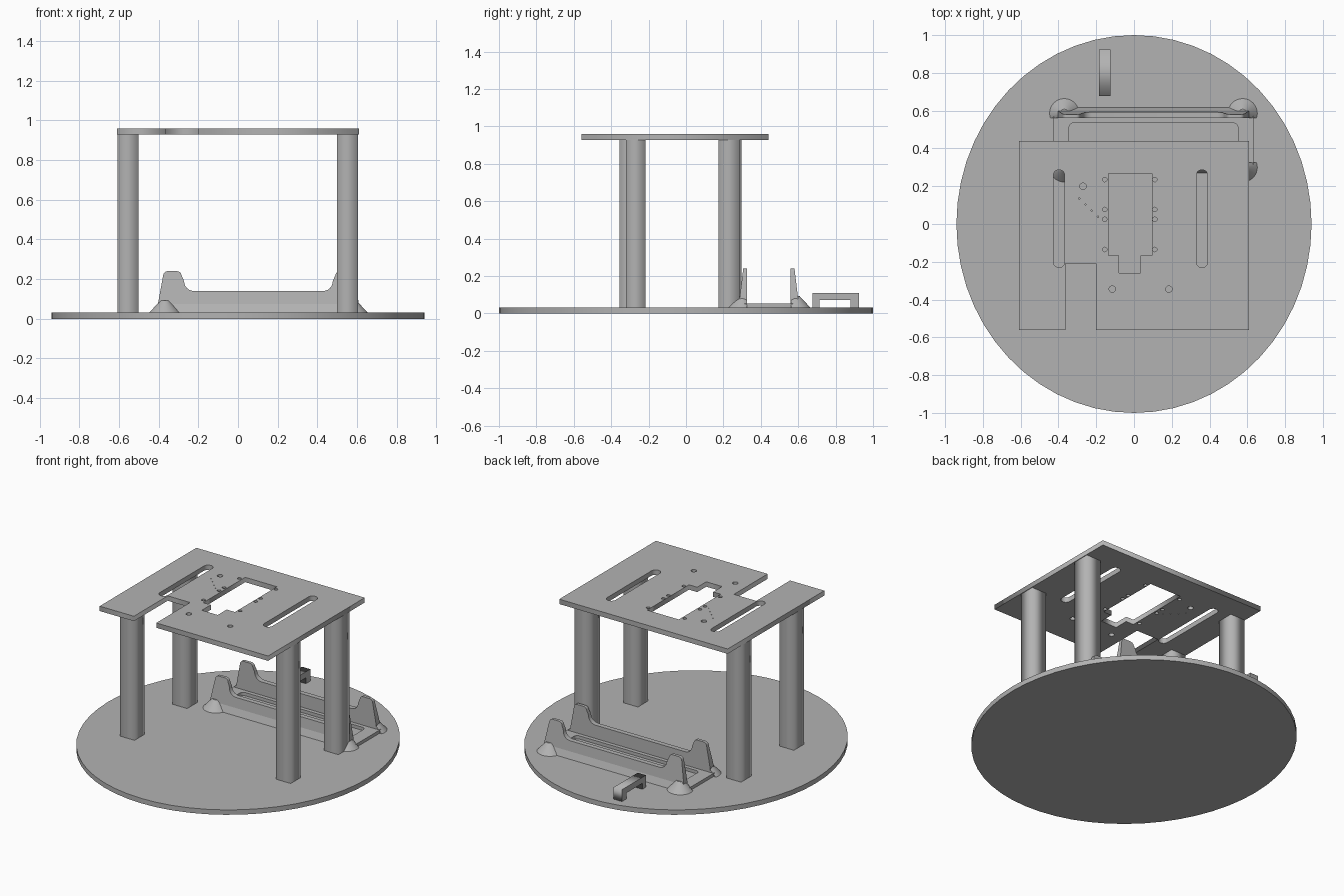
import bpy
import bmesh
from math import sin, cos, pi

if "Cube" in bpy.data.objects:
    bpy.data.objects.remove(bpy.data.objects["Cube"], do_unlink=True)

grey = bpy.data.materials.new("plain grey")
grey.use_nodes = True
tone = (0.45, 0.45, 0.45, 1)
grey.diffuse_color = tone
grey.node_tree.nodes["Principled BSDF"].inputs["Base Color"].default_value = tone


def add_mesh(name, mesh, smooth=False):
    obj = bpy.data.objects.new(name, mesh)
    mesh.materials.clear()
    mesh.materials.append(grey)
    bpy.context.collection.objects.link(obj)
    if smooth:
        bpy.ops.object.select_all(action='DESELECT')
        obj.select_set(True)
        bpy.context.view_layer.objects.active = obj
        bpy.ops.object.shade_smooth_by_angle()
    return obj


def rect(x0, x1, y0, y1):
    return [(x0, y0), (x1, y0), (x1, y1), (x0, y1)]


def arc(cx, cy, r, a0, a1, n=6):
    steps = [a0 + (a1 - a0) * i / n for i in range(n + 1)]
    return [(cx + r * cos(a * pi / 180), cy + r * sin(a * pi / 180)) for a in steps]


def ellipse(cx, cy, rx, ry, n):
    return [(cx + rx * cos(2 * pi * i / n), cy + ry * sin(2 * pi * i / n)) for i in range(n)]


def rounded(x0, x1, y0, y1, r):
    return (arc(x1 - r, y1 - r, r, 0, 90) + arc(x0 + r, y1 - r, r, 90, 180)
            + arc(x0 + r, y0 + r, r, 180, 270) + arc(x1 - r, y0 + r, r, 270, 360))


def slab(name, loops, z0, z1, smooth=False, remap=None):
    """Extrude an outline (first loop) with holes (other loops) from z0 to z1."""
    curve = bpy.data.curves.new(name, 'CURVE')
    curve.dimensions = '2D'
    curve.fill_mode = 'BOTH'
    curve.extrude = (z1 - z0) / 2
    for loop in loops:
        spline = curve.splines.new('POLY')
        spline.points.add(len(loop) - 1)
        for point, (x, y) in zip(spline.points, loop):
            point.co = (x, y, 0, 1)
        spline.use_cyclic_u = True
    temp = bpy.data.objects.new("temp", curve)
    bpy.context.collection.objects.link(temp)
    graph = bpy.context.evaluated_depsgraph_get()
    mesh = bpy.data.meshes.new_from_object(temp.evaluated_get(graph))
    bpy.data.objects.remove(temp, do_unlink=True)
    bm = bmesh.new()
    bm.from_mesh(mesh)
    bmesh.ops.remove_doubles(bm, verts=bm.verts, dist=0.0002)
    for v in bm.verts:
        v.co.z += (z0 + z1) / 2
        if remap:
            v.co = remap(v.co)
    bmesh.ops.recalc_face_normals(bm, faces=bm.faces)
    bm.to_mesh(mesh)
    bm.free()
    mesh.name = name
    return add_mesh(name, mesh, smooth)


# Round base
BASE = 0.032
slab("base_disc", [ellipse(0, 0, 0.94, 1.0, 56)], 0, BASE)

# Top plate with notch, window, slots and screw holes
outline = [(-0.61, -0.56), (-0.362, -0.56), (-0.362, -0.21), (-0.2, -0.21),
           (-0.2, -0.56), (0.61, -0.56), (0.61, 0.44), (-0.61, 0.44)]
window = [(-0.135, 0.267), (-0.135, -0.167), (-0.08, -0.167), (-0.08, -0.26),
          (0.035, -0.26), (0.035, -0.167), (0.095, -0.167), (0.095, 0.267)]
cuts = [window]
for x in (-0.397, 0.36):
    cuts.append(rounded(x - 0.03, x + 0.03, -0.23, 0.287, 0.0295))
for x in (-0.155, 0.11):
    cuts += [ellipse(x, y, 0.012, 0.012, 12) for y in (0.235, 0.077, 0.025, -0.135)]
for x, y in ((-0.27, 0.2), (-0.115, -0.345), (0.185, -0.345)):
    cuts.append(ellipse(x, y, 0.017, 0.017, 16))
for i in range(4):
    cuts.append(ellipse(-0.29 + 0.033 * i, 0.135 - 0.032 * i, 0.004, 0.004, 6))
PLATE = 0.928
slab("top_plate", [outline] + cuts, PLATE, 0.96)

# Four square posts
for name, x, y0, y1 in (("front_right_post", -0.607, -0.355, -0.25),
                        ("back_right_post", -0.607, 0.19, 0.297),
                        ("front_left_post", 0.5, -0.32, -0.217),
                        ("back_left_post", 0.5, 0.174, 0.287)):
    slab(name, [rect(x, x + 0.106, y0, y1)], BASE, PLATE)

# Small bridge bracket near the back edge
bridge = [(0.677, BASE), (0.714, BASE), (0.714, 0.071), (0.88, 0.071),
          (0.88, BASE), (0.925, BASE), (0.925, 0.11), (0.677, 0.11)]
slab("bridge_bracket", [bridge], -0.184, -0.124,
     remap=lambda c: (c.z, c.x, c.y))

# Cradle: open floor frame
CX, CY = 0.103, 0.443
slab("cradle_floor", [rounded(CX - 0.53, CX + 0.53, CY - 0.16, CY + 0.16, 0.03),
                      rounded(CX - 0.447, CX + 0.447, CY - 0.092, CY + 0.092, 0.025)],
     BASE, 0.053)


def sloped(side, inner, low, high, top):
    """Turn an upright profile into a wall whose outer face leans inward."""
    def place(c):
        k = (c.y - BASE) / (top - BASE)
        outer = low + (high - low) * k
        return (CX + c.x, CY + side * (inner + (outer - inner) * c.z), c.y)
    return place


# Cradle: walls rising into a rounded prong at each end
half = ([(0.51, BASE), (0.505, 0.085)] + arc(0.458, 0.218, 0.022, 10, 90)
        + arc(0.41, 0.218, 0.022, 90, 170) + arc(0.325, 0.19, 0.05, 0, -90))
profile = half + [(-x, z) for x, z in reversed(half)]
skirt = rect(-0.49, 0.49, BASE, 0.085)
for side, label in ((-1, "front"), (1, "back")):
    slab(label + "_cradle_wall", [profile], 0, 1, True,
         sloped(side, 0.117, 0.162, 0.137, 0.24))
    slab(label + "_cradle_skirt", [skirt], 0, 1, False,
         sloped(side, 0.12, 0.173, 0.153, 0.085))
    # Flared feet, cut flush with the inside of the wall
    for end, hand in ((-1, "right"), (1, "left")):
        bm = bmesh.new()
        bmesh.ops.create_cone(bm, cap_ends=True, segments=32, radius1=0.078,
                              radius2=0.022, depth=0.06)
        for v in bm.verts:
            v.co += type(v.co)((CX + end * 0.472, CY + side * 0.143, BASE + 0.03))
        cut = bmesh.ops.bisect_plane(
            bm, geom=bm.verts[:] + bm.edges[:] + bm.faces[:],
            plane_co=(0, CY + side * 0.118, 0), plane_no=(0, -side, 0), clear_outer=True)
        bmesh.ops.holes_fill(bm, edges=[e for e in bm.edges if e.is_boundary])
        bmesh.ops.recalc_face_normals(bm, faces=bm.faces)
        name = f"{label}_{hand}_cradle_foot"
        mesh = bpy.data.meshes.new(name)
        bm.to_mesh(mesh)
        bm.free()
        add_mesh(name, mesh, True)
